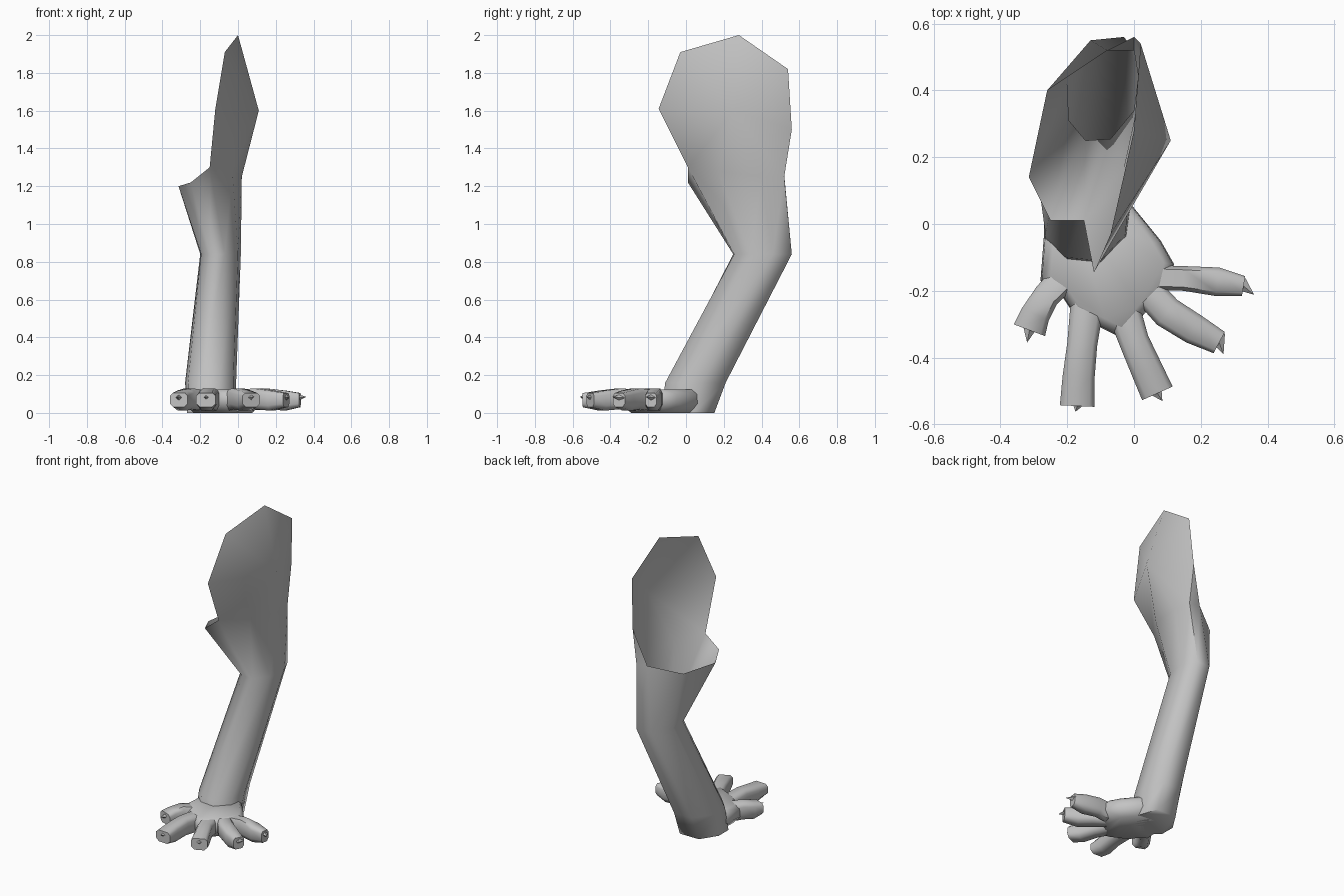
import bpy, bmesh, math
from mathutils import Vector

cube = bpy.data.objects.get("Cube")
if cube:
    bpy.data.objects.remove(cube, do_unlink=True)

skin = bpy.data.materials.new("grey_skin")
skin.use_nodes = True
grey = (0.55, 0.55, 0.55, 1)
skin.diffuse_color = grey
skin.node_tree.nodes["Principled BSDF"].inputs["Base Color"].default_value = grey


def finish(bm, name, angle=60):
    bmesh.ops.recalc_face_normals(bm, faces=bm.faces)
    mesh = bpy.data.meshes.new(name)
    bm.to_mesh(mesh)
    bm.free()
    obj = bpy.data.objects.new(name, mesh)
    bpy.context.collection.objects.link(obj)
    mesh.materials.append(skin)
    bpy.ops.object.select_all(action='DESELECT')
    obj.select_set(True)
    bpy.context.view_layer.objects.active = obj
    bpy.ops.object.shade_smooth_by_angle(angle=math.radians(angle))
    return obj


def add_ring(bm, points):
    return [bm.verts.new(p) for p in points]


def bridge(bm, a, b):
    n = len(a)
    for i in range(n):
        j = (i + 1) % n
        bm.faces.new((a[i], a[j], b[j], b[i]))


# Leg: eight-sided tube from heel to the open upper rim
def flat(z, pts):
    return [(x, y, z) for x, y in pts]


bm = bmesh.new()
heel = add_ring(bm, flat(0, [(-.27, .04), (-.27, -.06), (-.2, -.12), (-.1, -.13),
                             (-.02, -.06), (-.02, .04), (-.06, .15), (-.2, .15)]))
ankle = add_ring(bm, flat(.16, [(-.28, .08), (-.265, -.03), (-.2, -.1), (-.1, -.11),
                                (-.025, -.03), (-.01, .08), (-.06, .21), (-.19, .21)]))
elbow = add_ring(bm, flat(.84, [(-.2, .42), (-.195, .31), (-.145, .25), (-.07, .255),
                                (0, .34), (.015, .46), (-.03, .56), (-.13, .55)]))
rim = add_ring(bm, [(-.26, .4, 1.21), (-.315, .14, 1.2), (-.25, .01, 1.22), (-.15, .01, 1.3),
                    (-.03, .17, 1.28), (.02, .4, 1.25), (0, .52, 1.25), (-.08, .52, 1.26)])
bm.faces.new(heel)
bridge(bm, heel, ankle)
bridge(bm, ankle, elbow)
bridge(bm, elbow, rim)

# Shoulder shell: dished flap rising from the outer part of the rim
front, upper, top, back, low, bulge = add_ring(bm, [
    (-.12, -.145, 1.61), (-.07, -.03, 1.91), (0, .28, 2), (.02, .54, 1.82),
    (0, .56, 1.5), (.11, .25, 1.6)])
edge = [rim[7], low, back, top, upper, front, rim[3], rim[4], rim[5], rim[6]]
for a, b in zip(edge[1:8], edge[2:9]):
    bm.faces.new((a, b, bulge))
bm.faces.new((rim[5], rim[6], bulge))
bm.faces.new((rim[6], low, bulge))
bm.faces.new((rim[6], rim[7], low))
finish(bm, "leg_and_shoulder_shell", 70)

# Palm: low rounded slab
outline = [(-.01, .06), (.08, -.05), (.12, -.12), (.1, -.2), (.03, -.27), (-.03, -.345),
           (-.09, -.315), (-.18, -.27), (-.22, -.21), (-.28, -.17), (-.27, -.04), (-.2, .08)]
centre = Vector((-.08, -.1))
bm = bmesh.new()
levels = []
for z, s in ((0, .78), (.05, 1), (.1, .98), (.125, .85)):
    pts = [centre + (Vector(p) - centre) * s for p in outline]
    levels.append(add_ring(bm, [(p.x, p.y, z) for p in pts]))
for a, b in zip(levels, levels[1:]):
    bridge(bm, a, b)
bm.faces.new(levels[0])
bm.faces.new(levels[-1])
finish(bm, "palm")

# Toes: path points with half widths, then the claw tip
toes = {
    "inner_toe": ([(.05, -.16, .037), (.15, -.163, .037), (.25, -.173, .043), (.328, -.186, .03)], (.36, -.212)),
    "second_toe": ([(.03, -.19, .045), (.1, -.265, .048), (.18, -.315, .046), (.255, -.355, .036)], (.268, -.39)),
    "middle_toe": ([(-.03, -.26, .05), (0, -.35, .045), (.04, -.44, .048), (.07, -.507, .05)], (.085, -.53)),
    "fourth_toe": ([(-.14, -.24, .05), (-.155, -.36, .045), (-.166, -.46, .048), (-.17, -.545, .052)], (-.175, -.562)),
    "outer_toe": ([(-.19, -.14, .045), (-.262, -.215, .04), (-.295, -.27, .044), (-.313, -.318, .05)], (-.32, -.355)),
}
heights = [(.01, .12), (.02, .13), (.012, .118), (.03, .105)]
section = [(-1, -.5), (-.6, -1), (.6, -1), (1, -.5), (1, .6), (.7, 1), (-.7, 1), (-1, .6)]

for name, (path, tip) in toes.items():
    bm = bmesh.new()
    rings = []
    for i, (x, y, w) in enumerate(path):
        p, q = path[max(i - 1, 0)], path[min(i + 1, 3)]
        d = Vector((q[0] - p[0], q[1] - p[1])).normalized()
        lo, hi = heights[i]
        mid, half = (lo + hi) / 2, (hi - lo) / 2
        rings.append(add_ring(bm, [(x - d.y * u * w, y + d.x * u * w, mid + v * half)
                                   for u, v in section]))
    for a, b in zip(rings, rings[1:]):
        bridge(bm, a, b)
    bm.faces.new(rings[0])
    bm.faces.new(rings[-1])
    finish(bm, name)

    # Claw: small four-sided spike
    x, y, w = path[-1]
    d = (Vector(tip) - Vector((x, y))).normalized()
    bm = bmesh.new()
    base = add_ring(bm, [(x - d.x * .02 - d.y * u, y - d.y * .02 + d.x * u, .08 + v)
                         for u, v in ((-.026, 0), (0, -.022), (.026, 0), (0, .022))])
    point = bm.verts.new((tip[0], tip[1], .085))
    bm.faces.new(base)
    for i in range(4):
        bm.faces.new((base[i], base[(i + 1) % 4], point))
    finish(bm, name.replace("toe", "claw"), 30)
